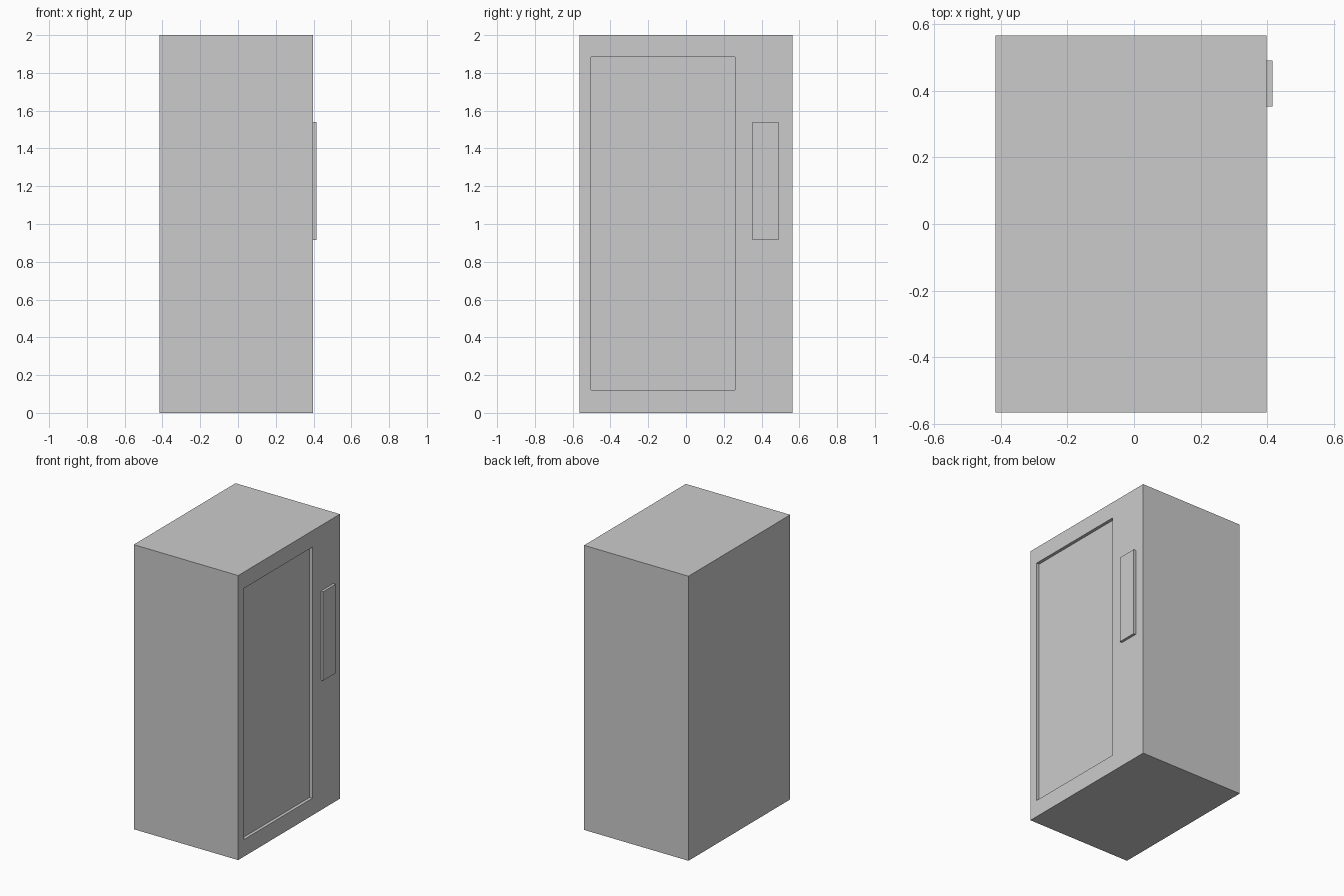
import bpy, bmesh
from mathutils import Vector

if "Cube" in bpy.data.objects:
    bpy.data.objects.remove(bpy.data.objects["Cube"])

X0, X1, HY, H = -0.415, 0.397, 0.565, 2.0


def box_mesh(lo, hi):
    bm = bmesh.new()
    bmesh.ops.create_cube(bm, size=1)
    for v in bm.verts:
        v.co = Vector([hi[i] if v.co[i] > 0 else lo[i] for i in range(3)])
    return bm


def finish(bm, name):
    bmesh.ops.recalc_face_normals(bm, faces=bm.faces)
    mesh = bpy.data.meshes.new(name)
    bm.to_mesh(mesh)
    bm.free()
    obj = bpy.data.objects.new(name, mesh)
    bpy.context.collection.objects.link(obj)
    return obj


# Cabinet body with a recessed window in the right side
bm = box_mesh((X0, -HY, 0), (X1, HY, H))
bm.normal_update()
side = max(bm.faces, key=lambda f: f.calc_center_median().x)
bmesh.ops.inset_region(bm, faces=[side], thickness=0.1)
for v in side.verts:
    v.co.y = 0.26 if v.co.y > 0 else -0.503
    v.co.z = 1.885 if v.co.z > 1 else 0.12
bm.normal_update()
bmesh.ops.inset_region(bm, faces=[side], thickness=0)
for v in side.verts:
    v.co.x = X1 - 0.022
finish(bm, "cabinet_body")

# Raised control panel beside the window
finish(box_mesh((X1, 0.352, 0.915), (0.415, 0.491, 1.54)), "control_panel")
